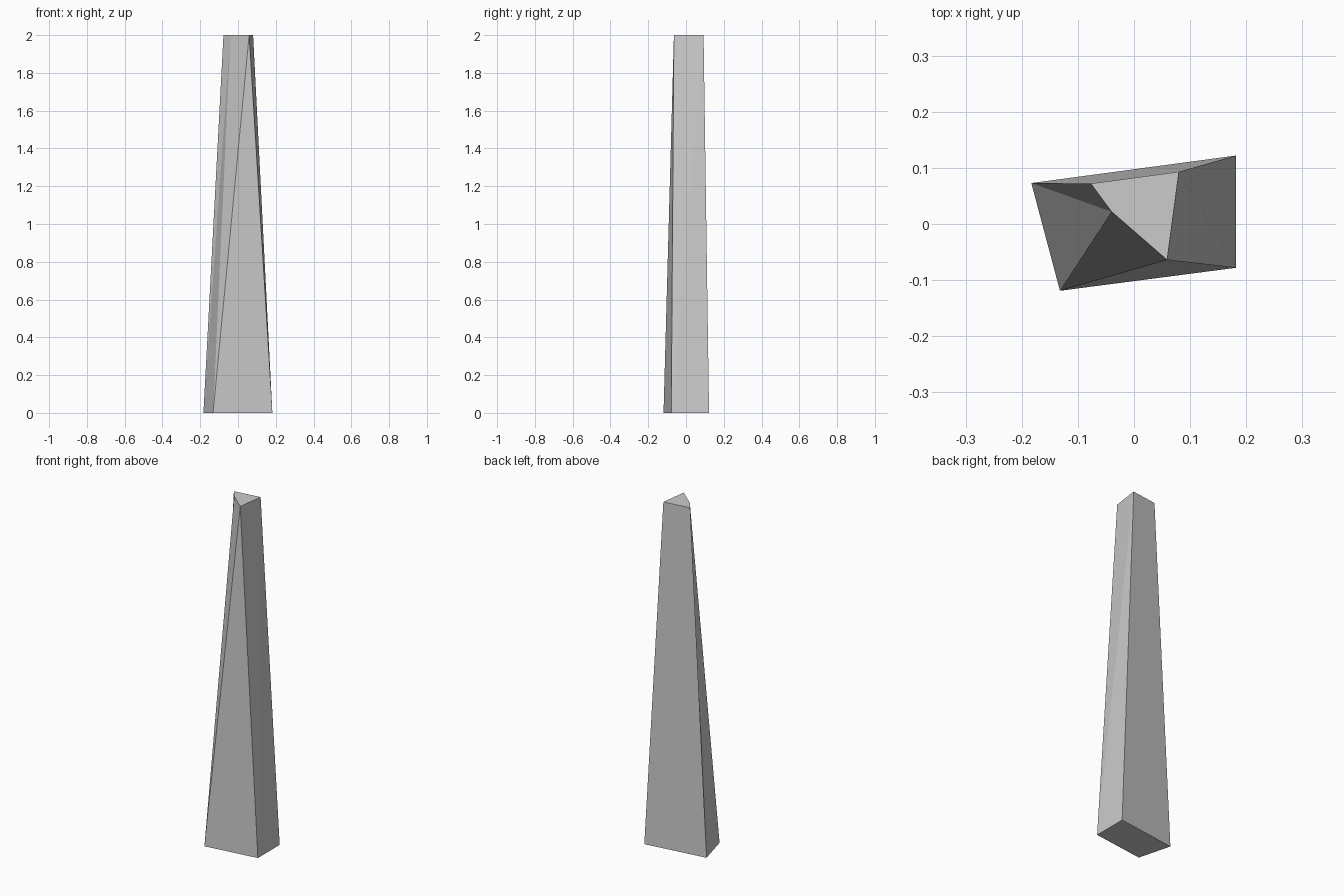
import bpy

if "Cube" in bpy.data.objects:
    bpy.data.objects.remove(bpy.data.objects["Cube"])

# Irregular tapered stone: four-sided foot, chipped top
foot = [(-0.183, 0.073), (-0.132, -0.119), (0.182, -0.078), (0.182, 0.122)]
top = [(-0.077, 0.072), (-0.04, 0.022), (0.059, -0.064), (0.08, 0.093)]
verts = [(x, y, 0) for x, y in foot] + [(x, y, 2) for x, y in top]

faces = [
    (3, 2, 1, 0),                     # underside
    (4, 5, 6, 7),                     # top
    (0, 5, 4), (0, 1, 5),             # left side
    (1, 6, 5), (1, 2, 6),             # front with chipped corner
    (2, 3, 7), (2, 7, 6),             # right side
    (3, 0, 4), (3, 4, 7),             # back
]

mesh = bpy.data.meshes.new("stone_pillar")
mesh.from_pydata(verts, [], faces)
mesh.update()
pillar = bpy.data.objects.new("stone_pillar", mesh)
bpy.context.collection.objects.link(pillar)
